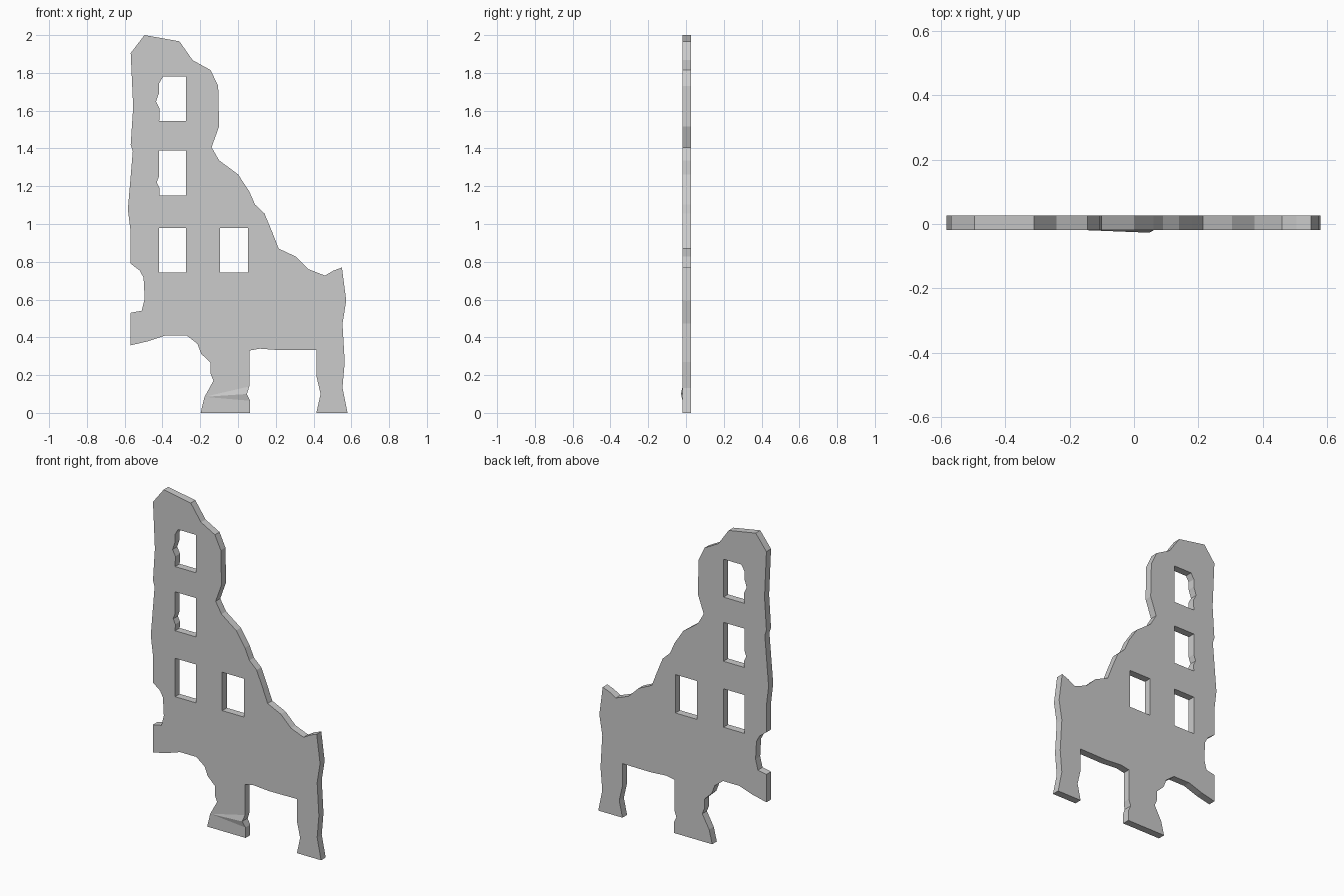
import bpy, bmesh
from math import pi
from mathutils import Matrix

if "Cube" in bpy.data.objects:
    bpy.data.objects.remove(bpy.data.objects["Cube"])

FRONT, BACK = -0.018, 0.027

# Broken outer edge of the wall, clockwise in (x, z) from the top left
outline = [
    (-.568, 1.905), (-.495, 2.0), (-.31, 1.967), (-.24, 1.867), (-.145, 1.815),
    (-.105, 1.73), (-.10, 1.517), (-.14, 1.406), (-.10, 1.337), (0, 1.263),
    (.06, 1.172), (.09, 1.103), (.14, 1.056), (.18, .96), (.215, .87),
    (.305, .828), (.375, .76), (.46, .727), (.505, .753), (.55, .77),
    (.573, .594), (.553, .472), (.565, .27), (.553, .133), (.58, 0),
    (.415, 0), (.437, .1), (.415, .196), (.415, .334), (.225, .332),
    (.115, .34), (.06, .33), (.06, .14), (.047, .1), (.064, .064),
    (.064, 0), (-.198, 0), (-.177, .085), (-.13, .17), (-.145, .207),
    (-.145, .265), (-.195, .313), (-.215, .366), (-.272, .41), (-.383, .41),
    (-.473, .38), (-.568, .358), (-.568, .53), (-.51, .541), (-.494, .605),
    (-.5, .716), (-.52, .753), (-.568, .79), (-.568, .955), (-.583, 1.077),
    (-.557, 1.385), (-.568, 1.42), (-.555, 1.62),
]


def window(x0, x1, z0, z1, chips=()):
    """Window opening; chips are the crumbled points up its left side."""
    left = list(chips) or [(x0, z1)]
    return [(x1, z1), (x1, z0), (x0, z0)] + left


windows = [
    window(-.417, -.275, .743, .98),
    window(-.095, .053, .743, .98),
    window(-.417, -.275, 1.15, 1.39, [(-.415, 1.19), (-.43, 1.22), (-.417, 1.257), (-.417, 1.39)]),
    window(-.417, -.275, 1.546, 1.78, [(-.415, 1.61), (-.434, 1.647), (-.417, 1.697),
                                       (-.417, 1.745), (-.397, 1.78)]),
]

# Filled flat curve with holes, extruded into a slab
curve = bpy.data.curves.new("wall_profile", 'CURVE')
curve.dimensions = '2D'
curve.fill_mode = 'BOTH'
curve.extrude = (BACK - FRONT) / 2
for loop in [outline] + windows:
    spline = curve.splines.new('POLY')
    spline.points.add(len(loop) - 1)
    for p, (x, z) in zip(spline.points, loop):
        p.co = (x, z, 0, 1)
    spline.use_cyclic_u = True
profile = bpy.data.objects.new("wall_profile", curve)
bpy.context.collection.objects.link(profile)
bpy.context.view_layer.update()
mesh = bpy.data.meshes.new_from_object(profile.evaluated_get(bpy.context.evaluated_depsgraph_get()))
bpy.data.objects.remove(profile)

# Stand the slab upright and close its seams
bm = bmesh.new()
bm.from_mesh(mesh)
bmesh.ops.remove_doubles(bm, verts=bm.verts, dist=1e-4)
bm.transform(Matrix.Translation((0, (FRONT + BACK) / 2, 0)) @ Matrix.Rotation(pi / 2, 4, 'X'))

# Slight bulge on the front edge of the middle leg
for v in bm.verts:
    if v.co.y < 0 and .04 < v.co.x < .063 and .09 < v.co.z < .11:
        v.co.y = -.027
bmesh.ops.recalc_face_normals(bm, faces=bm.faces)
for f in bm.faces:
    f.smooth = False
bm.to_mesh(mesh)
bm.free()

mesh.name = "ruined_wall"
wall = bpy.data.objects.new("ruined_wall", mesh)
bpy.context.collection.objects.link(wall)
